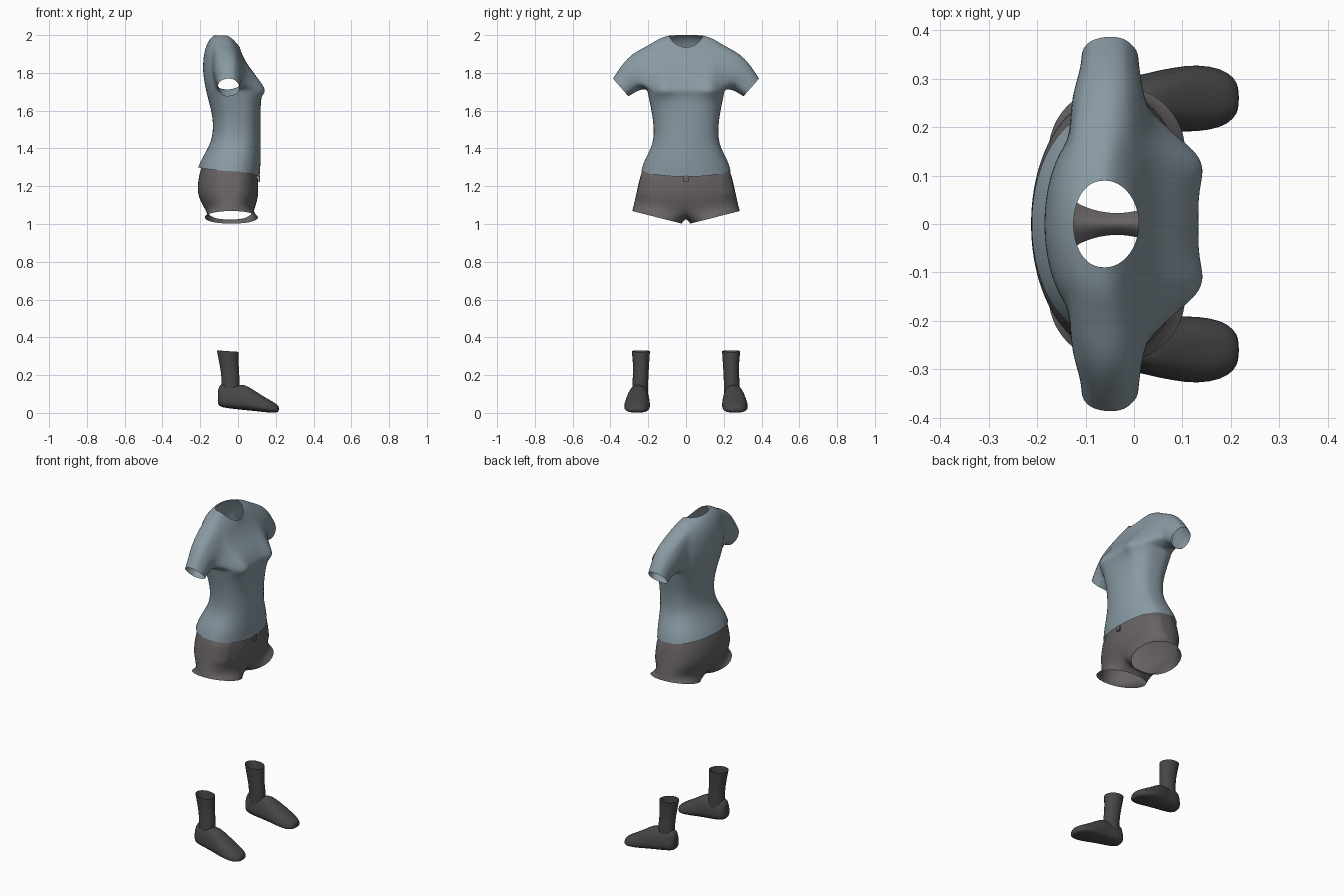
import bpy, bmesh, math
from mathutils import Vector

if "Cube" in bpy.data.objects:
    bpy.data.objects.remove(bpy.data.objects["Cube"])

N = 32


def material(name, rgb):
    m = bpy.data.materials.new(name)
    m.use_nodes = True
    m.diffuse_color = (*rgb, 1)
    m.node_tree.nodes["Principled BSDF"].inputs["Base Color"].default_value = (*rgb, 1)
    return m


BLUE = material("dusty blue cloth", (0.25, 0.32, 0.365))
GREY = material("warm grey cloth", (0.135, 0.122, 0.127))
DARK = material("dark grey leather", (0.062, 0.062, 0.064))


def finish(bm, name, mat, level=1):
    bmesh.ops.recalc_face_normals(bm, faces=bm.faces)
    mesh = bpy.data.meshes.new(name)
    bm.to_mesh(mesh)
    bm.free()
    mesh.materials.append(mat)
    mesh.shade_smooth()
    ob = bpy.data.objects.new(name, mesh)
    bpy.context.collection.objects.link(ob)
    if level:
        ob.modifiers.new("smooth", "SUBSURF").levels = level
        ob.modifiers["smooth"].render_levels = level
    return ob


def bridge(bm, a, b):
    n = len(a)
    return [bm.faces.new((a[i], a[(i + 1) % n], b[(i + 1) % n], b[i])) for i in range(n)]


def body_ring(bm, z_back, z_side, z_front, w, x_back, x_mid, x_front, power, bust=0):
    """Closed garment ring starting at the front centre, turning to the left."""
    ring = []
    for i in range(N):
        t = math.tau * i / N
        c, y = math.cos(t), w * math.sin(t)
        end_x, end_z = (x_front, z_front) if c > 0 else (x_back, z_back)
        p = power if c > 0 else 0.85
        x = x_mid + (end_x - x_mid) * abs(c) ** p
        if c > 0:
            x += bust * math.exp(-((abs(y) - 0.13) / 0.05) ** 2)
        z = z_side + (end_z - z_side) * abs(c) ** 1.5
        ring.append(bm.verts.new((x, y, z)))
    return ring


# Shirt: torso rings from hem to neckline
bm = bmesh.new()
torso = [
    (1.30, 1.28, 1.25, 0.238, -0.212, -0.04, 0.115, 0.8),
    (1.34, 1.33, 1.32, 0.225, -0.195, -0.04, 0.12, 0.8),
    (1.40, 1.40, 1.40, 0.186, -0.16, -0.03, 0.12, 0.75),
    (1.46, 1.46, 1.46, 0.170, -0.135, -0.02, 0.12, 0.7),
    (1.55, 1.55, 1.55, 0.174, -0.13, -0.02, 0.12, 0.65),
    (1.65, 1.65, 1.655, 0.194, -0.155, -0.03, 0.12, 0.6, 0.01),
    (1.69, 1.69, 1.69, 0.202, -0.165, -0.04, 0.13, 0.55, 0.03),
    (1.72, 1.715, 1.715, 0.208, -0.173, -0.045, 0.138, 0.55, 0.035),
    (1.80, 1.80, 1.78, 0.215, -0.187, -0.05, 0.10, 0.65, 0.012),
    (1.87, 1.88, 1.83, 0.215, -0.185, -0.05, 0.06, 0.7),
    (1.93, 1.945, 1.87, 0.20, -0.175, -0.055, 0.035, 0.8),
    (1.98, 1.983, 1.91, 0.145, -0.152, -0.06, 0.017, 0.9),
    (2.0, 1.998, 1.935, 0.09, -0.125, -0.06, 0.01, 1.0),
]
rings = [body_ring(bm, *r) for r in torso]
rows = [bridge(bm, a, b) for a, b in zip(rings, rings[1:])]

# Armholes, each extruded outwards into a short sleeve
sleeve = [
    ((-0.055, 0.262, 1.808), 0.08, (0.02, 0.10)),
    ((-0.05, 0.31, 1.765), 0.066, (0.033, 0.075)),
    ((-0.05, 0.345, 1.722), 0.062, (0.042, 0.048)),
]
holes = [[rows[r][c] for r in (7, 8, 9) for c in range(k - 3, k + 3)]
         for k in (N // 4, 3 * N // 4)]
for hole, side in zip(holes, (1, -1)):
    count = {}
    for f in hole:
        for e in f.edges:
            count[e] = count.get(e, 0) + 1
    edges = [e for e, n in count.items() if n == 1]
    bmesh.ops.delete(bm, geom=hole, context="FACES")
    for (cx, cy, cz), hx, (hy, hz) in sleeve:
        new = bmesh.ops.extrude_edge_only(bm, edges=edges)["geom"]
        edges = [g for g in new if isinstance(g, bmesh.types.BMEdge)]
        # keep only the rim edges of the new strip
        fresh = {g for g in new if isinstance(g, bmesh.types.BMVert)}
        edges = [e for e in edges if all(v in fresh for v in e.verts)]
        first = cy == sleeve[0][0][1]
        for v in fresh:
            if first:
                a = math.atan2((v.co.z - 1.83) / 0.115, (v.co.x + 0.045) / 0.09)
            else:
                a = math.atan2((v.co.z - pz) / ph, (v.co.x - px) / pw)
            v.co = Vector((cx + hx * math.cos(a), side * (cy + hy * math.sin(a)),
                           cz + hz * math.sin(a)))
        px, pz, pw, ph = cx, cz, hx, hz
finish(bm, "shirt", BLUE, 2)

# Shorts: hip rings, a crotch strip and two slanted leg openings
bm = bmesh.new()
hips = [
    (1.31, 1.31, 1.29, 0.222, -0.19, -0.04, 0.095, 0.8),
    (1.26, 1.26, 1.25, 0.242, -0.207, -0.04, 0.106, 0.8),
    (1.20, 1.20, 1.20, 0.256, -0.215, -0.04, 0.108, 0.8),
    (1.14, 1.15, 1.14, 0.267, -0.212, -0.04, 0.108, 0.8),
    (1.06, 1.10, 1.07, 0.278, -0.165, -0.04, 0.085, 0.8),
]
rings = [body_ring(bm, *r) for r in hips]
rows = [bridge(bm, a, b) for a, b in zip(rings, rings[1:])]
low = rings[-1]
strip = [bm.verts.new((x, 0, 1.035)) for x in (-0.11, -0.04, 0.03)]
for side in (1, -1):
    loop = [low[side * i % N] for i in range(N // 2 + 1)] + strip
    hem = []
    for v in loop:
        a = math.atan2((abs(v.co.y) - 0.14) / 0.135, (v.co.x + 0.035) / 0.14)
        s = math.sin(a)
        hem.append(bm.verts.new((-0.035 + 0.145 * math.cos(a), side * (0.152 + 0.134 * s),
                                 1.035 + 0.034 * s)))
    bridge(bm, loop, hem)
# Raised pockets on both hips
bmesh.ops.recalc_face_normals(bm, faces=bm.faces)
for cols in ((4, 5, 6), (N - 7, N - 6, N - 5)):
    patch = [rows[r][c] for r in (1, 2) for c in cols]
    bmesh.ops.inset_region(bm, faces=patch, thickness=0.006, depth=0.004)
finish(bm, "shorts", GREY, 2)

# Zip tab hanging below the shirt hem
bm = bmesh.new()
bmesh.ops.create_cube(bm, size=1)
for v in bm.verts:
    v.co = Vector((0.112 + v.co.x * 0.008, v.co.y * 0.025, 1.24 + v.co.z * 0.035))
tab = finish(bm, "zip_tab", GREY, 0)
tab.data.shade_flat()

# Shoe sections from heel to toe: x, centre y, half width, bottom, top
shoe = [
    (-0.107, 0.245, 0.022, 0.05, 0.115),
    (-0.098, 0.245, 0.042, 0.032, 0.155),
    (-0.06, 0.246, 0.054, 0.025, 0.155),
    (0.0, 0.25, 0.058, 0.018, 0.143),
    (0.03, 0.253, 0.064, 0.015, 0.154),
    (0.08, 0.257, 0.071, 0.01, 0.124),
    (0.13, 0.26, 0.075, 0.005, 0.09),
    (0.18, 0.26, 0.066, 0.0, 0.062),
    (0.207, 0.26, 0.046, 0.002, 0.046),
    (0.217, 0.26, 0.022, 0.01, 0.032),
]
# Sock rings: z, back x, front x, inner y, outer y
sock = [
    (0.10, -0.085, 0.005, 0.20, 0.285),
    (0.16, -0.088, 0.012, 0.20, 0.285),
    (0.21, -0.09, 0.006, 0.198, 0.28),
    (0.27, -0.102, 0.004, 0.194, 0.282),
    (0.327, -0.113, 0.004, 0.19, 0.288),
]


def power(v, p):
    return math.copysign(abs(v) ** p, v)


M = 20
angles = [math.tau * i / M for i in range(M)]
for side, word in ((1, "left"), (-1, "right")):
    bm = bmesh.new()
    rings = []
    for x, yc, w, zb, zt in shoe:
        ring = []
        for a in angles:
            s = power(math.sin(a), 0.75)
            y = w * power(math.cos(a), 0.75) * (0.9 - 0.2 * s)
            ring.append(bm.verts.new((x, side * (yc + y), (zb + zt) / 2 + (zt - zb) / 2 * s)))
        rings.append(ring)
    for a, b in zip(rings, rings[1:]):
        bridge(bm, a, b)
    bm.faces.new(rings[0])
    bm.faces.new(rings[-1])
    finish(bm, word + "_shoe", DARK)

    bm = bmesh.new()
    rings = []
    for z, xb, xf, yi, yo in sock:
        rings.append([bm.verts.new(((xb + xf) / 2 + (xf - xb) / 2 * math.cos(a),
                                    side * ((yi + yo) / 2 + (yo - yi) / 2 * math.sin(a)),
                                    z - 0.004 * math.cos(a))) for a in angles])
    for a, b in zip(rings, rings[1:]):
        bridge(bm, a, b)
    finish(bm, word + "_sock", DARK)
